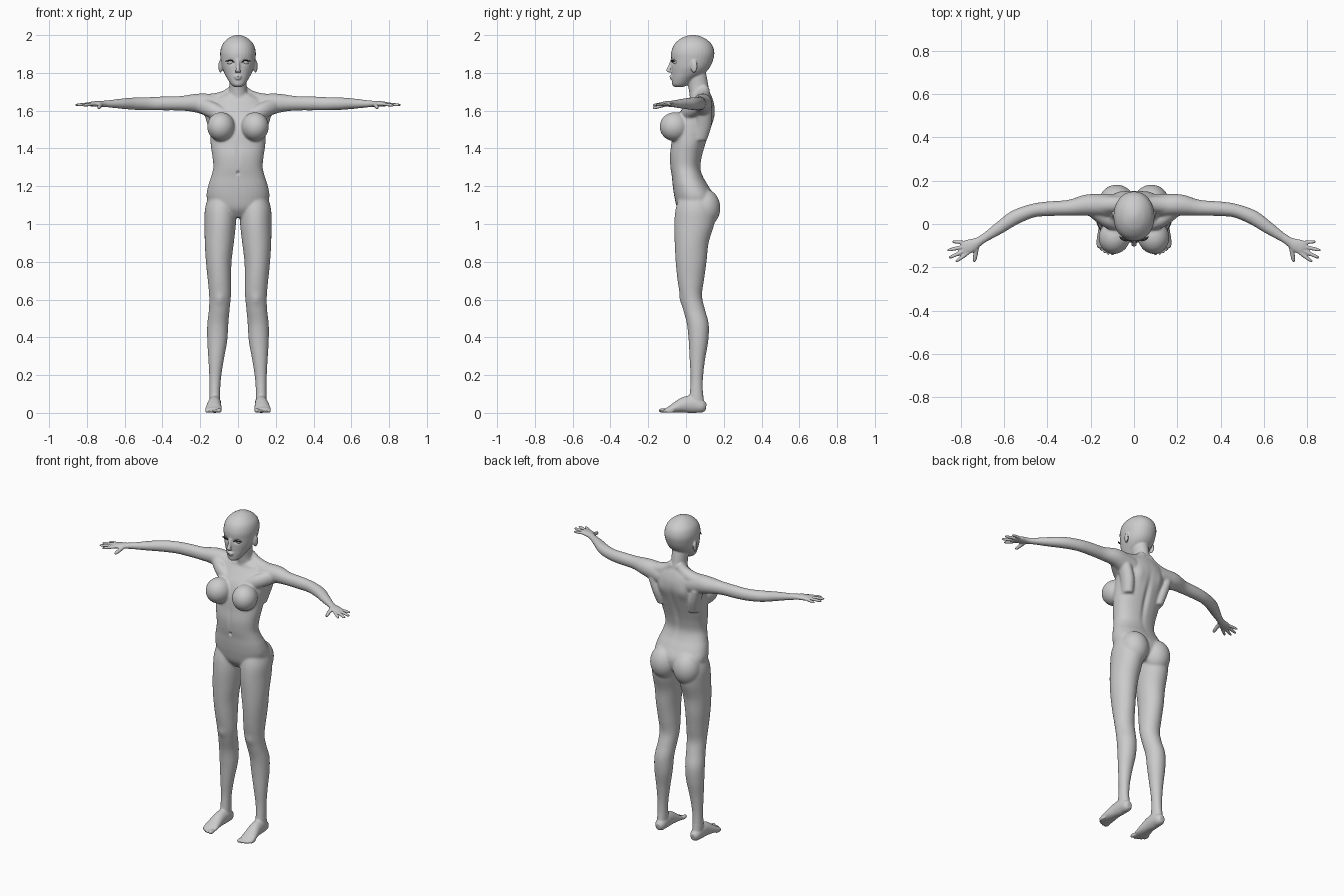
import bpy, bmesh, math
from mathutils import Vector, Matrix

bm = bmesh.new()


def spline(rows, n=6):
    """Catmull-Rom interpolation through rows of numbers."""
    out = []
    for i in range(len(rows) - 1):
        p = [rows[max(i - 1, 0)], rows[i], rows[i + 1], rows[min(i + 2, len(rows) - 1)]]
        for k in range(n):
            t = k / n
            out.append([0.5 * (2 * b + (c - a) * t + (2 * a - 5 * b + 4 * c - d) * t * t
                               + (3 * b - a - 3 * c + d) * t ** 3) for a, b, c, d in zip(*p)])
    return out + [list(rows[-1])]


def loft(rows, mirror=True, up=None, power=2.0, target=None, sides=32):
    """Closed tube through rows (x, y, z, half width, half depth).
    up=None keeps rings horizontal, else rings follow the path with depth along up."""
    mesh = target or bm
    rows = spline(rows)
    for s in ((1, -1) if mirror else (1,)):
        rings = []
        for i, (x, y, z, a, b) in enumerate(rows):
            u, v = Vector((1, 0, 0)), Vector((0, 1, 0))
            if up:
                t = Vector(rows[min(i + 1, len(rows) - 1)][:3]) - Vector(rows[max(i - 1, 0)][:3])
                u = t.cross(Vector(up)).normalized()
                v = u.cross(t).normalized()
            ring = []
            for k in range(sides):
                ang = 2 * math.pi * k / sides
                c, d = math.cos(ang), math.sin(ang)
                c = math.copysign(abs(c) ** (2 / power), c)
                d = math.copysign(abs(d) ** (2 / power), d)
                p = Vector((x, y, z)) + u * c * a + v * d * b
                ring.append(mesh.verts.new((p.x * s, p.y, p.z)))
            rings.append(ring)
        for r, q in zip(rings, rings[1:]):
            for k in range(sides):
                m = (k + 1) % sides
                mesh.faces.new((r[k], r[m], q[m], q[k]))
        mesh.faces.new(rings[0])
        mesh.faces.new(rings[-1])


def ball(c, r, mirror=True, tilt=0, target=None):
    """Ellipsoid, mirrored across x."""
    for s in ((1, -1) if mirror else (1,)):
        m = (Matrix.Translation((c[0] * s, c[1], c[2])) @ Matrix.Rotation(tilt * s, 4, 'Z')
             @ Matrix.Diagonal((*r, 1)))
        bmesh.ops.create_uvsphere(target or bm, u_segments=28, v_segments=18, radius=1, matrix=m)


def finish(mesh, name):
    bmesh.ops.recalc_face_normals(mesh, faces=mesh.faces)
    me = bpy.data.meshes.new(name)
    mesh.to_mesh(me)
    mesh.free()
    ob = bpy.data.objects.new(name, me)
    bpy.context.collection.objects.link(ob)
    bpy.context.view_layer.objects.active = ob
    for p in me.polygons:
        p.use_smooth = True
    return ob


# torso
loft([(0, .05, 1.035, .05, .06), (0, .05, 1.08, .14, .095), (0, .045, 1.14, .166, .106),
      (0, .025, 1.20, .159, .095), (0, .008, 1.25, .143, .083), (0, -.003, 1.30, .131, .08),
      (0, 0, 1.36, .136, .086), (0, .012, 1.42, .145, .091), (0, .03, 1.50, .148, .1),
      (0, .052, 1.57, .15, .099), (0, .07, 1.62, .145, .082), (0, .08, 1.66, .125, .062),
      (0, .08, 1.69, .07, .05)], mirror=False, power=2.25)
# neck and trapezius
loft([(0, .085, 1.62, .06, .06), (0, .075, 1.68, .052, .056), (0, .065, 1.73, .045, .054),
      (0, .055, 1.78, .046, .055), (0, .05, 1.83, .045, .05)], mirror=False)
loft([(.015, .095, 1.715, .03, .03), (.06, .092, 1.675, .036, .036), (.12, .09, 1.655, .04, .038),
      (.19, .088, 1.65, .04, .038)], up=(0, 0, 1))
# chest, side muscles, glutes
ball((.09, -.06, 1.515), (.073, .08, .077), tilt=.25)
loft([(.07, -.005, 1.57, .03, .035), (.13, .02, 1.6, .034, .042), (.2, .07, 1.63, .03, .04)], up=(0, 0, 1))
loft([(.11, .07, 1.44, .03, .04), (.125, .09, 1.52, .035, .045), (.15, .095, 1.6, .035, .045)])
ball((.08, .1, 1.085), (.083, .082, .1))

# head and jaw
loft([(0, -.037, 1.725, .018, .022), (0, -.031, 1.738, .036, .041), (0, -.012, 1.77, .057, .063),
      (0, .012, 1.80, .073, .088), (0, .025, 1.83, .085, .102), (0, .033, 1.87, .092, .111),
      (0, .036, 1.91, .094, .114), (0, .037, 1.95, .083, .1), (0, .037, 1.98, .056, .068),
      (0, .037, 1.995, .028, .034), (0, .037, 2.001, .006, .007)], mirror=False, power=2.1)
# nose, lips, chin, ears
loft([(0, -.073, 1.87, .009, .009), (0, -.083, 1.84, .009, .01), (0, -.093, 1.815, .013, .012),
      (0, -.086, 1.803, .014, .01)], mirror=False)
ball((0, -.078, 1.781), (.019, .01, .006), False)
ball((0, -.076, 1.77), (.016, .01, .006), False)
ball((0, -.062, 1.742), (.018, .012, .013), False)
ball((.093, .042, 1.835), (.009, .019, .034), tilt=-.35)

# legs
loft([(.085, .05, 1.15, .07, .085), (.092, .05, 1.08, .083, .105), (.094, .044, 1.0, .083, .106),
      (.099, .03, .9, .077, .09), (.102, .027, .8, .068, .082), (.098, .025, .7, .062, .07),
      (.095, .027, .62, .058, .058), (.099, .042, .55, .055, .058), (.107, .0625, .47, .056, .058),
      (.11, .066, .38, .053, .052), (.116, .06, .28, .041, .041), (.121, .057, .18, .031, .033),
      (.123, .055, .1, .029, .036), (.123, .055, .04, .03, .044)])
# feet and toes
loft([(.122, .106, .03, .016, .02), (.122, .085, .034, .03, .034), (.123, .04, .045, .034, .046),
      (.125, -.005, .043, .036, .043), (.128, -.05, .03, .041, .03), (.13, -.085, .018, .044, .018),
      (.13, -.108, .013, .04, .012)], up=(0, 0, 1))
for x, tip, r in ((.099, -.146, .0125), (.119, -.145, .0095), (.136, -.137, .009),
                  (.151, -.126, .0085), (.165, -.113, .0085)):
    ball((x, tip + .026, r), (r, .026, r))

# arms and palms
loft([(.1, .085, 1.62, .055, .055), (.16, .087, 1.632, .052, .058), (.22, .087, 1.64, .049, .05),
      (.3, .075, 1.639, .037, .039), (.4, .07, 1.638, .034, .037), (.47, .061, 1.637, .032, .035),
      (.55, .03, 1.637, .034, .033), (.62, -.017, 1.637, .029, .027), (.69, -.064, 1.636, .021, .019),
      (.72, -.083, 1.636, .022, .016), (.75, -.099, 1.636, .031, .015), (.778, -.11, 1.635, .032, .012),
      (.79, -.114, 1.634, .027, .009)], up=(0, 0, 1))
# fingers and thumb: base point, tip point
for bx, by, tx, ty, tz, r in ((.775, -.086, .84, -.082, 1.63, .0085), (.78, -.103, .862, -.122, 1.63, .009),
                              (.775, -.12, .856, -.157, 1.63, .009), (.765, -.132, .824, -.175, 1.628, .009),
                              (.725, -.1, .738, -.175, 1.614, .011)):
    z = 1.635
    loft([(bx + (tx - bx) * t, by + (ty - by) * t, z + (tz - z) * t, r * k, r * k)
          for t, k in ((0, 1), (.5, 1), (.85, .85), (1, .5))], up=(0, 0, 1), sides=14)

# fuse everything into one skin
body = finish(bm, "body")
mod = body.modifiers.new("fuse", 'REMESH')
mod.mode, mod.voxel_size, mod.use_smooth_shade = 'VOXEL', .0046, True
bpy.ops.object.modifier_apply(modifier="fuse")

# blend muscles strongly on torso and limbs, lightly on face, hands and feet
strong = body.vertex_groups.new(name="soft")
strong.add([v.index for v in body.data.vertices
            if abs(v.co.x) < .7 and .1 < v.co.z < 1.725], 1, 'REPLACE')
for iters, group in ((22, "soft"), (3, "")):
    mod = body.modifiers.new("blend", 'SMOOTH')
    mod.factor, mod.iterations, mod.vertex_group = .5, iters, group
    bpy.ops.object.modifier_apply(modifier="blend")

# sculpted details: centre, falloff, push (mirrored)
PUSHES = [((0, .13, 1.42), (.016, .07, .13), (0, -.012, 0)),     # spine groove
          ((.075, .15, 1.56), (.03, .05, .045), (0, .006, 0)),   # shoulder blade
          ((0, -.085, 1.27), (.007, .03, .009), (0, .012, 0)),   # navel
          ((0, -.09, 1.38), (.01, .03, .07), (0, .004, 0)),      # belly line
          ((.097, -.03, .6), (.026, .03, .03), (0, -.006, 0)),   # kneecap
          ((.04, -.07, 1.858), (.017, .02, .011), (0, .012, 0)),  # eye socket
          ((.075, .0, 1.672), (.045, .03, .008), (0, -.005, .002))]  # collarbone
for v in body.data.vertices:
    co = v.co.copy()
    for c, f, d in PUSHES:
        e = sum(((p - q) / w) ** 2 for p, q, w in zip((abs(co.x), co.y, co.z), c, f))
        if e < 9:
            v.co += Vector(d) * math.exp(-e)
    v.co.z = max(v.co.z, 0)

# eyeballs
eyes = bmesh.new()
ball((.04, -.049, 1.857), (.019, .018, .016), target=eyes)
finish(eyes, "eyes")

# eyelashes
lash = bmesh.new()
loft([(.02, -.071, 1.855, .002, .002), (.031, -.075, 1.864, .004, .003), (.043, -.074, 1.866, .005, .003),
      (.056, -.067, 1.863, .005, .003), (.068, -.058, 1.862, .001, .001)], up=(0, 0, 1), target=lash, sides=10)
lashes = finish(lash, "eyelashes")
dark = bpy.data.materials.new("dark")
dark.diffuse_color = (.03, .03, .03, 1)
lashes.data.materials.append(dark)
